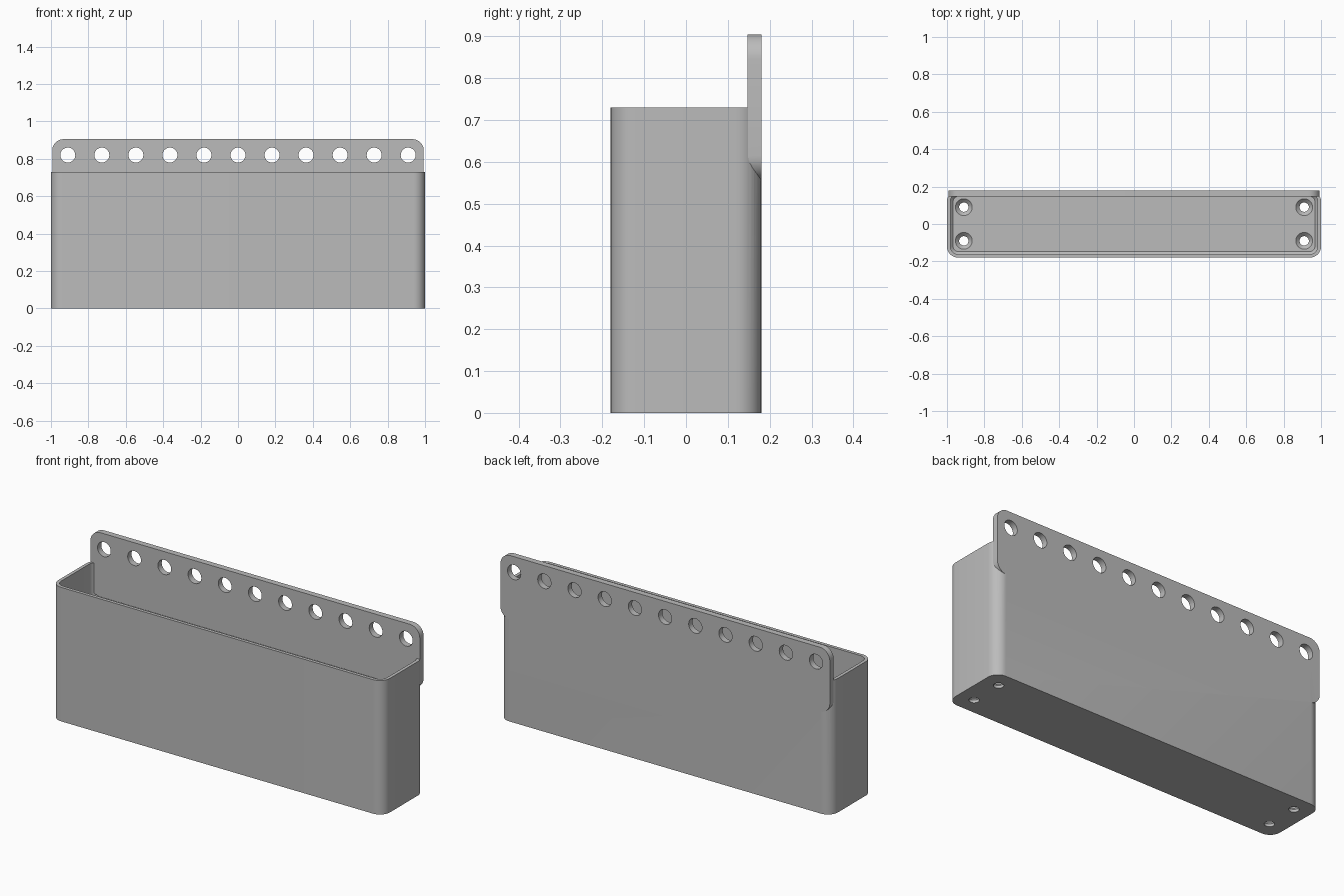
import bpy, bmesh, math

cube = bpy.data.objects.get("Cube")
if cube:
    bpy.data.objects.remove(cube, do_unlink=True)

grey = bpy.data.materials.new("plain_grey")
grey.use_nodes = True
colour = (0.5, 0.5, 0.5, 1)
grey.diffuse_color = colour
grey.node_tree.nodes["Principled BSDF"].inputs["Base Color"].default_value = colour


def rounded_rect(hw, hh, r, steps=10):
    """Counter-clockwise outline of a rectangle with round corners."""
    pts = []
    for i, (sx, sy) in enumerate([(1, 1), (-1, 1), (-1, -1), (1, -1)]):
        for k in range(steps + 1):
            a = math.pi / 2 * (i + k / steps)
            pts.append((sx * (hw - r) + r * math.cos(a), sy * (hh - r) + r * math.sin(a)))
    return pts


def circle(r, cx=0, cy=0, n=32):
    return [(cx + r * math.cos(math.tau * k / n), cy + r * math.sin(math.tau * k / n))
            for k in range(n)]


def loft(name, layers, upright=False):
    """Solid through stacked outlines (outline, height); upright stacks along y."""
    bm = bmesh.new()
    rings = [[bm.verts.new((x, h, y) if upright else (x, y, h)) for x, y in outline]
             for outline, h in layers]
    for low, high in zip(rings, rings[1:]):
        for i in range(len(low)):
            j = (i + 1) % len(low)
            bm.faces.new((low[i], low[j], high[j], high[i]))
    bm.faces.new(rings[0][::-1])
    bm.faces.new(rings[-1])
    bmesh.ops.recalc_face_normals(bm, faces=bm.faces[:])
    mesh = bpy.data.meshes.new(name)
    bm.to_mesh(mesh)
    bm.free()
    mesh.materials.append(grey)
    obj = bpy.data.objects.new(name, mesh)
    bpy.context.collection.objects.link(obj)
    return obj


def combine(target, other, operation):
    mod = target.modifiers.new(operation, 'BOOLEAN')
    mod.operation, mod.object, mod.solver = operation, other, 'EXACT'
    bpy.context.view_layer.objects.active = target
    bpy.ops.object.modifier_apply(modifier=mod.name)
    bpy.data.objects.remove(other, do_unlink=True)


WIDTH, DEPTH, HEIGHT, RADIUS = 1.0, 0.18, 0.73, 0.06
WALL, FLOOR, FILLET = 0.018, 0.035, 0.015

# Open box with rounded upright corners
bin_body = loft("wall_bin", [(rounded_rect(WIDTH, DEPTH, RADIUS), z) for z in (0, HEIGHT)])


def inner(extra):
    inset = WALL + extra
    return rounded_rect(WIDTH - inset, DEPTH - inset, RADIUS - inset)


# Cavity with a small chamfer round the floor
cavity = loft("cavity", [(inner(FILLET), FLOOR), (inner(0), FLOOR + FILLET),
                         (inner(0), HEIGHT + 0.1)])
combine(bin_body, cavity, 'DIFFERENCE')

# Rounded mounting plate on the back
LOW, TOP = 0.555, 0.905
plate_outline = [(x, z + (LOW + TOP) / 2)
                 for x, z in rounded_rect(0.993, (TOP - LOW) / 2, RADIUS)]
plate = loft("plate", [(plate_outline, y) for y in (0.147, DEPTH)], upright=True)
combine(bin_body, plate, 'UNION')

# Row of mounting holes
for i in range(-5, 6):
    hole = loft("hole", [(circle(0.04, i * 0.182, 0.82), y) for y in (0.1, 0.25)], upright=True)
    combine(bin_body, hole, 'DIFFERENCE')

# Countersunk holes in the floor corners
for x in (-0.91, 0.91):
    for y in (-0.09, 0.09):
        sink = loft("countersink", [(circle(r, x, y), z) for r, z in
                                    ((0.025, -0.05), (0.025, 0.015), (0.045, FLOOR), (0.045, 0.06))])
        combine(bin_body, sink, 'DIFFERENCE')

# Smooth round corners, sharp edges
bpy.ops.object.select_all(action='DESELECT')
bin_body.select_set(True)
bpy.context.view_layer.objects.active = bin_body
bpy.ops.object.shade_smooth_by_angle(angle=math.radians(30))
